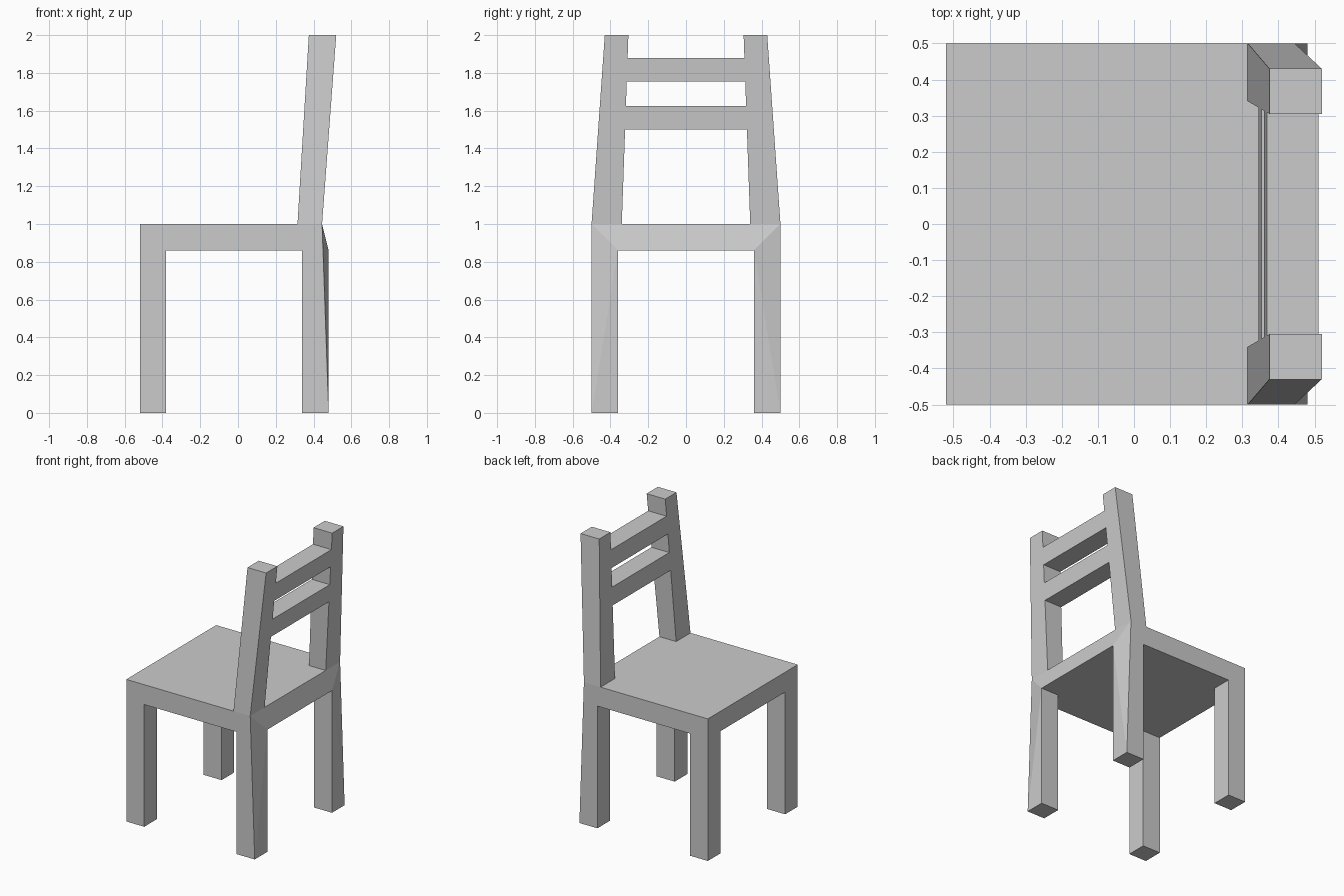
import bpy, bmesh

if "Cube" in bpy.data.objects:
    bpy.data.objects.remove(bpy.data.objects["Cube"])


def finish(bm, name):
    bmesh.ops.recalc_face_normals(bm, faces=bm.faces)
    me = bpy.data.meshes.new(name)
    bm.to_mesh(me)
    bm.free()
    ob = bpy.data.objects.new(name, me)
    bpy.context.collection.objects.link(ob)
    return ob


def loft(name, rings, cap_end=False, skip=()):
    """Skin four-point rings; skip holds (segment, side) openings."""
    bm = bmesh.new()
    vs = [[bm.verts.new(p) for p in r] for r in rings]
    for i, (a, b) in enumerate(zip(vs, vs[1:])):
        for k in range(4):
            if (i, k) not in skip:
                j = (k + 1) % 4
                bm.faces.new((a[k], a[j], b[j], b[k]))
    if cap_end:
        bm.faces.new(vs[-1])
    return finish(bm, name)


# Seat slab with the four legs grown from its corner cells
bm = bmesh.new()
top_x, top_y = (-.52, -.38, .315, .445), (-.5, -.34, .34, .5)
bot_x, bot_y = (-.52, -.38, .34, .48), (-.5, -.36, .36, .5)
top = [[bm.verts.new((x, y, 1)) for y in top_y] for x in top_x]
bot = [[bm.verts.new((x, y, .86)) for y in bot_y] for x in bot_x]
for j in (0, 3):
    bot[3][j].co.x = .45          # rear outer edge runs straight to the floor

for i in range(3):
    for j in range(3):
        corner = j != 1
        if not (i == 2 and corner):       # openings where the posts rise
            bm.faces.new((top[i][j], top[i + 1][j], top[i + 1][j + 1], top[i][j + 1]))
        if not (i != 1 and corner):       # openings where the legs descend
            bm.faces.new((bot[i][j], bot[i][j + 1], bot[i + 1][j + 1], bot[i + 1][j]))
rim = [(i, 0) for i in range(3)] + [(3, j) for j in range(3)] \
    + [(i, 3) for i in range(3, 0, -1)] + [(0, j) for j in range(3, 0, -1)]
for (i, j), (k, l) in zip(rim, rim[1:] + rim[:1]):
    bm.faces.new((bot[i][j], bot[k][l], top[k][l], top[i][j]))

for i in (0, 2):
    for j in (0, 2):
        cells = [(i, j), (i + 1, j), (i + 1, j + 1), (i, j + 1)]
        upper = [bot[a][b] for a, b in cells]
        lower = [bm.verts.new((bot_x[a], bot_y[b], 0)) for a, b in cells]
        bm.faces.new(lower)
        for k in range(4):
            m = (k + 1) % 4
            bm.faces.new((upper[k], upper[m], lower[m], lower[k]))
        # Fold in the twisted rear face of each back leg
        if i == 2:
            inner, foot, rim_top = (upper[2], lower[1], top[3][0]) if j == 0 \
                else (upper[1], lower[2], top[3][3])
            bmesh.ops.connect_verts(bm, verts=[inner, foot])
            bmesh.ops.connect_verts(bm, verts=[inner, rim_top])
finish(bm, "seat_and_legs")


# Raked, tapering back posts, open where the rails join
def front_x(z): return .315 + .06 * (z - 1)
def back_x(z): return .445 + .075 * (z - 1)
def inner_y(z): return .34 - .035 * (z - 1)
def outer_y(z): return .5 - .07 * (z - 1)


levels = (1, 1.5, 1.625, 1.755, 1.88, 2)
for side, s in (("right", -1), ("left", 1)):
    rings = [[(front_x(z), s * inner_y(z), z), (back_x(z), s * inner_y(z), z),
              (back_x(z), s * outer_y(z), z), (front_x(z), s * outer_y(z), z)]
             for z in levels]
    loft(side + "_back_post", rings, cap_end=True, skip={(1, 0), (3, 0)})

# Two cross rails flush with the posts
for name, lo, hi in (("lower_rail", 1.5, 1.625), ("upper_rail", 1.755, 1.88)):
    loft(name, [[(front_x(lo), s * inner_y(lo), lo), (back_x(lo), s * inner_y(lo), lo),
                 (back_x(hi), s * inner_y(hi), hi), (front_x(hi), s * inner_y(hi), hi)]
                for s in (-1, 1)])
